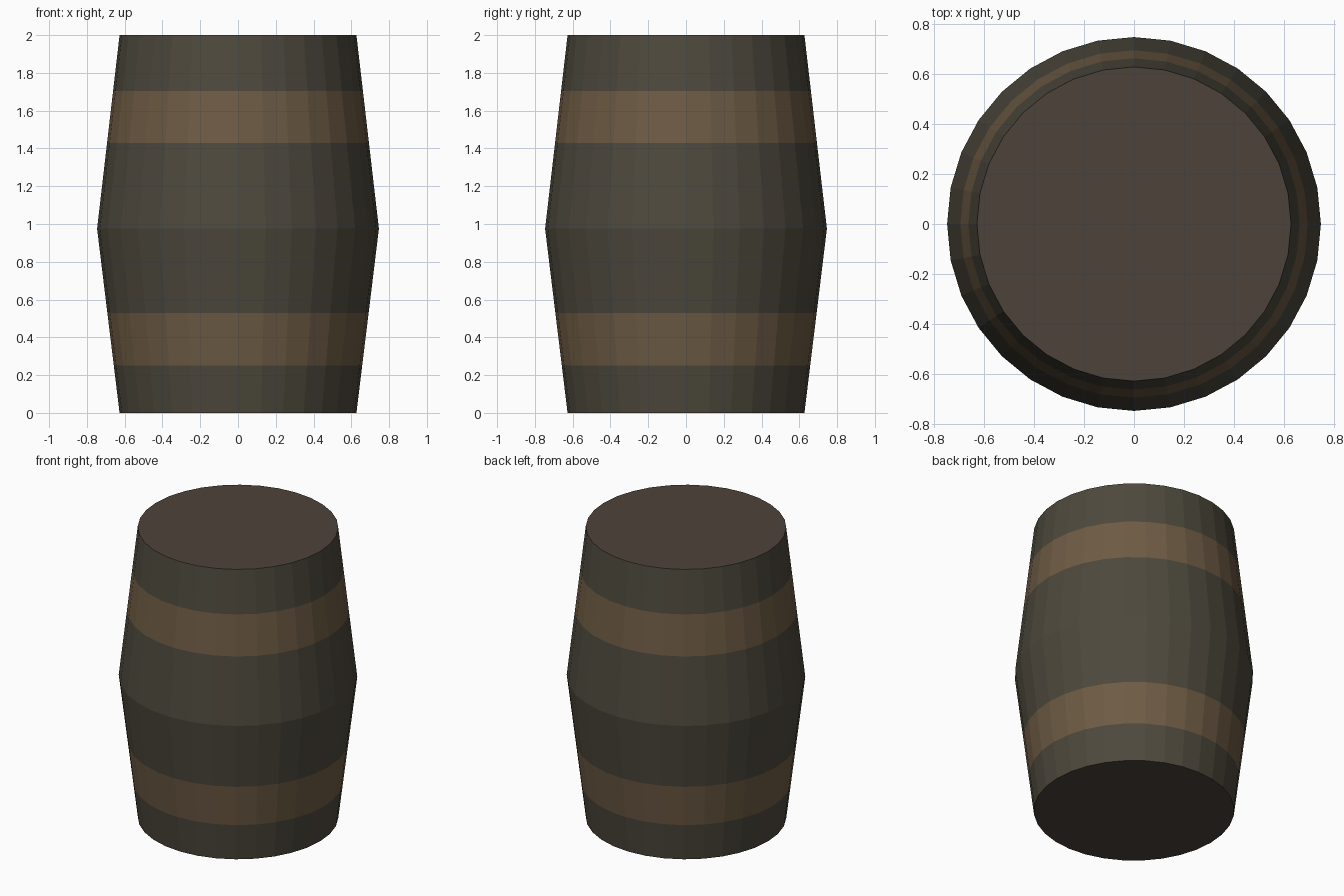
import bpy, bmesh
from math import cos, sin, tau

if "Cube" in bpy.data.objects:
    bpy.data.objects.remove(bpy.data.objects["Cube"])

SIDES = 32
R_END, R_MID, Z_MID, HEIGHT = 0.627, 0.746, 0.975, 2.0


def material(name, rgb):
    m = bpy.data.materials.new(name)
    m.diffuse_color = (*rgb, 1)
    m.use_nodes = True
    m.node_tree.nodes["Principled BSDF"].inputs["Base Color"].default_value = m.diffuse_color
    return m


def radius(z):
    # straight taper from the belly to each end
    t = z / Z_MID if z < Z_MID else (HEIGHT - z) / (HEIGHT - Z_MID)
    return R_END + (R_MID - R_END) * t


def finish(name, bm, mat):
    mesh = bpy.data.meshes.new(name)
    bm.to_mesh(mesh)
    bm.free()
    mesh.materials.append(mat)
    bpy.context.collection.objects.link(bpy.data.objects.new(name, mesh))


def ring(bm, z):
    r = radius(z)
    return [bm.verts.new((r * cos(tau * i / SIDES), r * sin(tau * i / SIDES), z))
            for i in range(SIDES)]


def wall(name, heights, mat):
    bm = bmesh.new()
    rings = [ring(bm, z) for z in heights]
    for a, b in zip(rings, rings[1:]):
        for i in range(SIDES):
            j = (i + 1) % SIDES
            bm.faces.new((a[i], a[j], b[j], b[i]))
    finish(name, bm, mat)


def head(name, z, mat, up):
    bm = bmesh.new()
    loop = ring(bm, z)
    bm.faces.new(loop if up else loop[::-1])
    finish(name, bm, mat)


wood = material("dark_wood", (0.075, 0.066, 0.046))
hoop = material("rusty_hoop", (0.155, 0.105, 0.058))
lid = material("barrel_head", (0.075, 0.056, 0.042))

# Staves between the hoops
wall("lower_staves", (0, 0.25), wood)
wall("middle_staves", (0.53, Z_MID, 1.43), wood)
wall("upper_staves", (1.705, HEIGHT), wood)

# Flush hoops
wall("lower_hoop", (0.25, 0.53), hoop)
wall("upper_hoop", (1.43, 1.705), hoop)

# Flat heads
head("bottom_head", 0, lid, False)
head("top_head", HEIGHT, lid, True)
